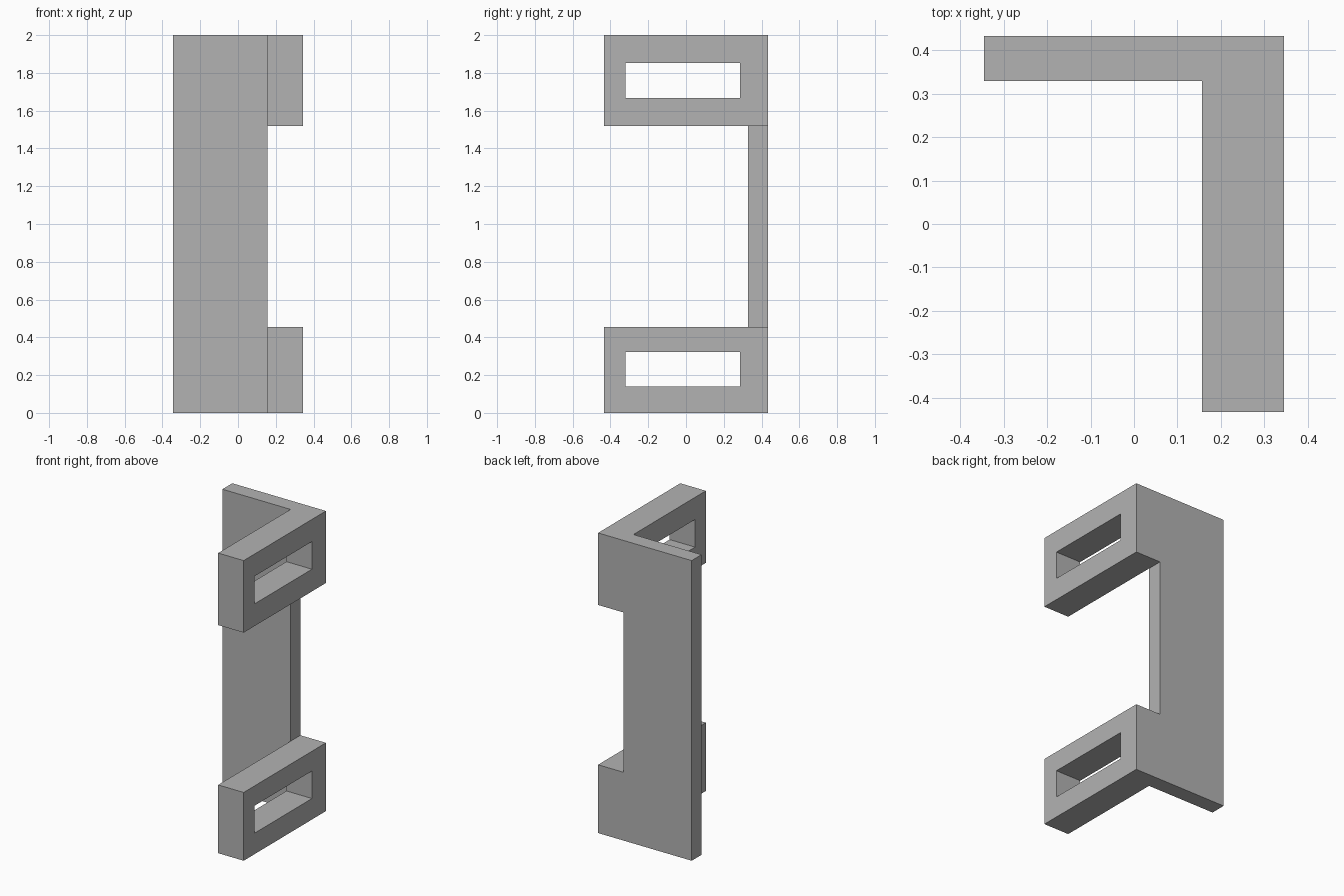
import bpy
import bmesh

cube = bpy.data.objects.get("Cube")
if cube:
    bpy.data.objects.remove(cube, do_unlink=True)

grey = bpy.data.materials.new("plain_grey")
grey.use_nodes = True
COLOUR = (0.45, 0.45, 0.45, 1)
grey.diffuse_color = COLOUR
grey.node_tree.nodes["Principled BSDF"].inputs["Base Color"].default_value = COLOUR


def prism(name, outline, bottom, top):
    """Extrude an xy outline from bottom to top."""
    bm = bmesh.new()
    base = bm.faces.new([bm.verts.new((x, y, bottom)) for x, y in outline])
    result = bmesh.ops.extrude_face_region(bm, geom=[base])
    for item in result["geom"]:
        if isinstance(item, bmesh.types.BMVert):
            item.co.z = top
    bmesh.ops.recalc_face_normals(bm, faces=bm.faces[:])
    mesh = bpy.data.meshes.new(name)
    bm.to_mesh(mesh)
    bm.free()
    mesh.materials.append(grey)
    obj = bpy.data.objects.new(name, mesh)
    bpy.context.collection.objects.link(obj)
    return obj


def cut(body, x0, x1, y0, y1, z0, z1):
    """Cut a box out of the body, then discard the cutter."""
    cutter = prism("cutter", [(x0, y0), (x1, y0), (x1, y1), (x0, y1)], z0, z1)
    cutter.hide_render = True
    mod = body.modifiers.new("cut", 'BOOLEAN')
    mod.operation = 'DIFFERENCE'
    mod.solver = 'EXACT'
    mod.object = cutter
    bpy.context.view_layer.objects.active = body
    bpy.ops.object.modifier_apply(modifier=mod.name)
    bpy.data.objects.remove(cutter, do_unlink=True)


SIDE, DEPTH = 0.345, 0.433   # half width and half depth
ARM_X, PLATE_Y = 0.157, 0.329  # inner faces of the arms and back plate

# L-shaped bracket: back plate with a full-height arm wall
bracket = prism("bracket", [
    (-SIDE, DEPTH), (-SIDE, PLATE_Y), (ARM_X, PLATE_Y),
    (ARM_X, -DEPTH), (SIDE, -DEPTH), (SIDE, DEPTH)], 0, 2)

# Opening that splits the wall into a lower and an upper arm
cut(bracket, ARM_X, 1, -1, 1, 0.455, 1.52)

# Rectangular slot through each arm
for low, high in ((0.14, 0.323), (1.668, 1.852)):
    cut(bracket, 0, 1, -0.32, 0.286, low, high)
